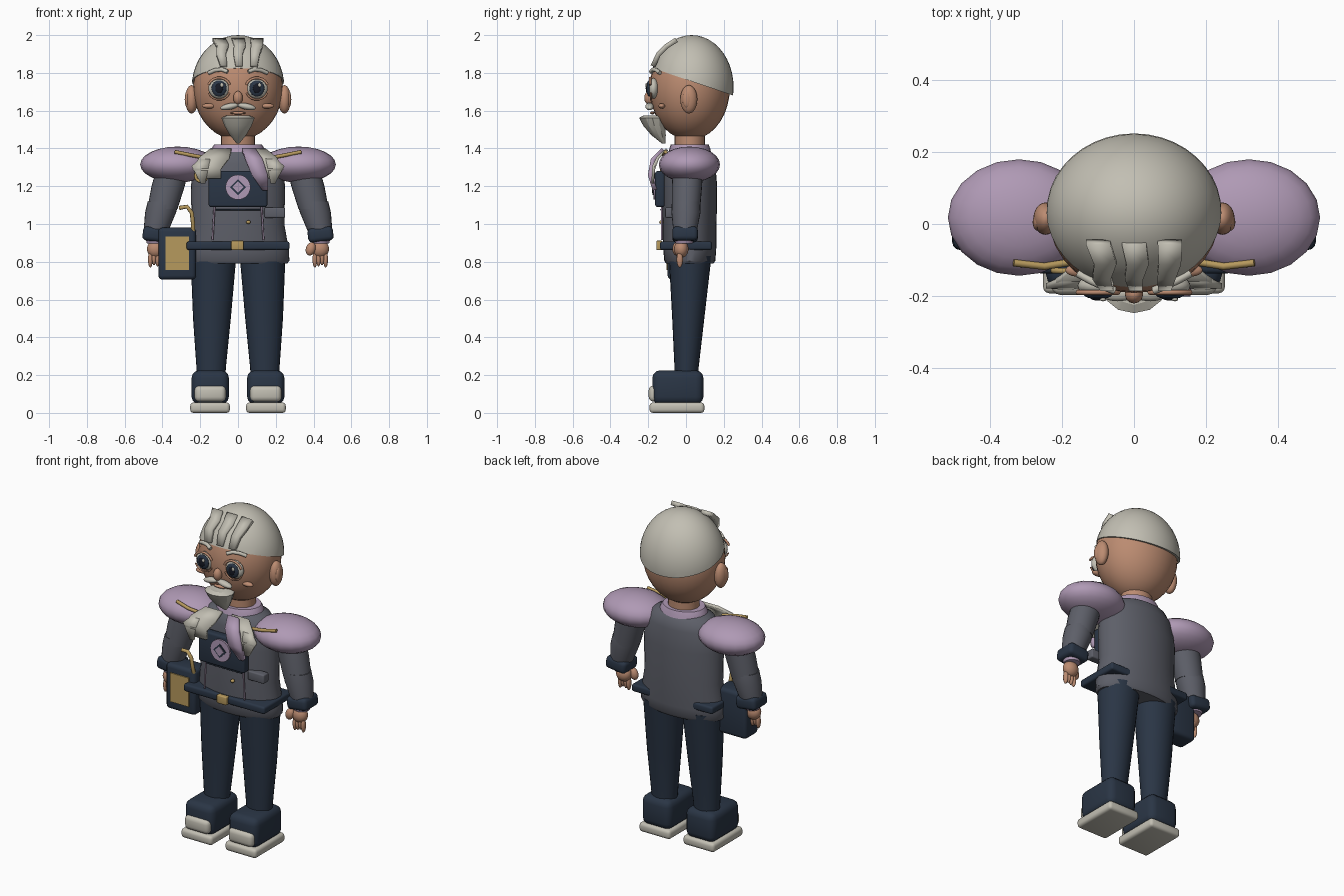
import bpy, bmesh, math
from mathutils import Matrix, Vector

if "Cube" in bpy.data.objects:
    bpy.data.objects.remove(bpy.data.objects["Cube"])


def colour(name, r, g, b):
    m = bpy.data.materials.new(name)
    m.use_nodes = True
    m.diffuse_color = (r, g, b, 1)
    m.node_tree.nodes["Principled BSDF"].inputs["Base Color"].default_value = (r, g, b, 1)
    return m


SKIN = colour("skin", .5, .26, .165)
WHITE = colour("warm white", .54, .52, .45)
LILAC = colour("lilac", .43, .32, .46)
NAVY = colour("navy", .023, .036, .06)
GREY = colour("slate grey", .11, .115, .14)
GOLD = colour("gold", .47, .32, .11)
BLACK = colour("near black", .008, .01, .018)


def finish(name, bm, mat, angle=40):
    bmesh.ops.recalc_face_normals(bm, faces=bm.faces)
    me = bpy.data.meshes.new(name)
    bm.to_mesh(me)
    bm.free()
    me.materials.append(mat)
    me.shade_smooth()
    me.set_sharp_from_angle(angle=math.radians(angle))
    ob = bpy.data.objects.new(name, me)
    bpy.context.collection.objects.link(ob)
    return ob


def frame(loc, size, tilt=0):
    return Matrix.Translation(loc) @ Matrix.Rotation(tilt, 4, 'Y') @ Matrix.Diagonal((*size, 1))


def ball(name, loc, radii, mat, tilt=0, seg=24, cut=None):
    bm = bmesh.new()
    bmesh.ops.create_uvsphere(bm, u_segments=seg, v_segments=seg // 2 + 2, radius=1,
                              matrix=frame(loc, radii, tilt))
    if cut:
        bmesh.ops.bisect_plane(bm, geom=bm.verts[:] + bm.edges[:] + bm.faces[:],
                               plane_co=cut[0], plane_no=cut[1], clear_inner=True)
        bmesh.ops.holes_fill(bm, edges=[e for e in bm.edges if e.is_boundary])
    return finish(name, bm, mat)


def box(name, loc, size, mat, bevel=.01, tilt=0):
    bm = bmesh.new()
    bmesh.ops.create_cube(bm, size=1, matrix=frame(loc, size, tilt))
    if bevel:
        bmesh.ops.bevel(bm, geom=bm.edges[:], offset=bevel, segments=3, profile=.5, affect='EDGES')
    return finish(name, bm, mat)


def disc(name, loc, radius, depth, mat, seg=32, spin=0):
    bm = bmesh.new()
    m = Matrix.Translation(loc) @ Matrix.Rotation(math.pi / 2, 4, 'X') @ Matrix.Rotation(spin, 4, 'Z')
    bmesh.ops.create_cone(bm, cap_ends=True, segments=seg, radius1=radius, radius2=radius,
                          depth=depth, matrix=m)
    return finish(name, bm, mat)


def loft(name, rings, mat, seg=24, angle=40):
    """Skin horizontal ellipses given as (x, y, z, radius x, radius y)."""
    bm = bmesh.new()
    rows = []
    for x, y, z, rx, ry in rings:
        turns = [2 * math.pi * i / seg for i in range(seg)]
        rows.append([bm.verts.new((x + rx * math.cos(a), y + ry * math.sin(a), z)) for a in turns])
    for a, b in zip(rows, rows[1:]):
        for i in range(seg):
            j = (i + 1) % seg
            bm.faces.new((a[i], a[j], b[j], b[i]))
    bm.faces.new(rows[0])
    bm.faces.new(rows[-1])
    return finish(name, bm, mat, angle)


def ribbon(name, rows, mat, thick=.02):
    """Flat strip through rows of (x, y, z, half width)."""
    bm = bmesh.new()
    pairs = [(bm.verts.new((x - w, y, z)), bm.verts.new((x + w, y, z))) for x, y, z, w in rows]
    for (a, b), (c, d) in zip(pairs, pairs[1:]):
        bm.faces.new((a, b, d, c))
    ob = finish(name, bm, mat)
    mod = ob.modifiers.new("thickness", 'SOLIDIFY')
    mod.thickness, mod.offset = thick, 0
    return ob


def tube(name, points, radius, mat, cyclic=False):
    cu = bpy.data.curves.new(name, 'CURVE')
    cu.dimensions, cu.bevel_depth, cu.bevel_resolution = '3D', radius, 2
    cu.use_fill_caps = True
    sp = cu.splines.new('POLY')
    sp.points.add(len(points) - 1)
    for p, co in zip(sp.points, points):
        p.co = (*co, 1)
    sp.use_cyclic_u, sp.use_smooth = cyclic, True
    cu.materials.append(mat)
    ob = bpy.data.objects.new(name, cu)
    bpy.context.collection.objects.link(ob)
    return ob


def face_y(x, z):
    return .02 - .212 * math.sqrt(max(0, 1 - (x / .237) ** 2 - ((z - 1.72) / .275) ** 2))


# Head, hair cap and forelocks
ball("head", (0, .02, 1.72), (.237, .212, .275), SKIN, seg=32)
ball("hair_cap", (0, .03, 1.725), (.245, .222, .275), WHITE, seg=40,
     cut=(Vector((0, .03, 1.755)), Vector((0, .34, 1))))
for x in (-.1, 0, .1):
    k = x * .1
    ribbon("forelock", [(x, -.05, 1.975, .034), (x + .01 - k, -.105, 1.94, .031),
                        (x - k, -.145, 1.9, .025), (x + .005 - 2 * k, -.175, 1.835, .018)], WHITE, .026)
loft("neck", [(0, .02, 1.36, .09, .08), (0, .02, 1.49, .09, .08)], SKIN)
loft("neck_collar", [(0, .02, 1.35, .15, .12), (0, .02, 1.4, .14, .108), (0, .02, 1.422, .125, .1)], LILAC)

# Face
for s in (-1, 1):
    ball("ear", (s * .246, .015, 1.66), (.034, .045, .075), SKIN)
    ball("inner_ear", (s * .268, .005, 1.66), (.014, .024, .045), SKIN)
    y = face_y(.1, 1.72)
    ball("eye_white", (s * .1, y, 1.718), (.057, .03, .054), WHITE)
    ball("iris", (s * .1, y - .023, 1.718), (.04, .014, .043), NAVY)
    ball("pupil", (s * .1, y - .033, 1.718), (.021, .008, .026), BLACK)
    ball("eye_glint", (s * .1 + .014, y - .038, 1.735), (.009, .005, .011), WHITE, seg=12)
    arc = [math.radians(a) for a in range(20, 161, 20)]
    tube("upper_lid", [(s * .1 + .06 * math.cos(a), y - .018, 1.718 + .056 * math.sin(a)) for a in arc],
         .007, SKIN)
    tube("lower_lid", [(s * .1 + .058 * math.cos(a), y - .014, 1.712 - .054 * math.sin(a)) for a in arc],
         .005, SKIN)
    tube("eyebrow", [(s * x, face_y(x, z) - .01, z) for x, z in
                     ((.055, 1.806), (.085, 1.818), (.12, 1.815), (.155, 1.8))], .011, WHITE)
    ball("cheek", (s * .155, face_y(.155, 1.625) - .006, 1.625), (.036, .018, .014), SKIN)
    ball("moustache_half", (s * .045, -.193, 1.622), (.05, .022, .017), WHITE, tilt=s * .2)
ball("nose", (0, -.195, 1.668), (.025, .026, .036), SKIN)
ball("mouth", (0, -.178, 1.588), (.04, .012, .008), SKIN)
loft("beard", [(0, -.165, 1.575, .06, .06), (0, -.178, 1.562, .088, .07), (0, -.168, 1.52, .072, .058),
               (0, -.145, 1.47, .043, .038), (0, -.118, 1.425, .006, .008)], WHITE, 12, 25)

# Jacket body
loft("jacket", [(0, .02, .79, .26, .125), (0, .02, .805, .272, .135), (0, .02, .86, .27, .14),
                (0, .02, 1.0, .245, .142), (0, .02, 1.2, .25, .145), (0, .02, 1.32, .23, .135),
                (0, .02, 1.375, .19, .12), (0, .02, 1.4, .12, .09)], GREY, 32)
box("belt", (0, 0, .885), (.545, .275, .045), NAVY, .012)
box("buckle", (-.003, -.142, .887), (.066, .03, .05), GOLD, .006)

# Chest bib with medallion
box("chest_bib", (0, -.138, 1.185), (.31, .05, .19), NAVY, .012)
disc("medallion", (0, -.165, 1.195), .066, .016, LILAC)
disc("medallion_diamond", (0, -.174, 1.195), .042, .006, NAVY, 4)
disc("medallion_centre", (0, -.178, 1.195), .03, .006, LILAC, 4)
for s in (-1, 1):
    tube("bib_cord", [(s * .125, -.128, 1.09), (s * .135, -.128, .915)], .005, LILAC)
tube("pocket_seam", [(-.12, -.133, 1.075), (.12, -.133, 1.075)], .004, NAVY)
ball("button", (.055, -.13, 1.01), (.012, .012, .01), GOLD, seg=12)
box("pocket_flap", (.195, -.085, 1.06), (.11, .05, .055), GREY, .008)

# Neck cloth, lapels, ring and pins
for s in (-1, 1):
    ribbon("lapel", [(s * .09, -.1, 1.395, .055), (s * .125, -.15, 1.35, .08),
                     (s * .165, -.172, 1.29, .075), (s * .14, -.172, 1.24, .05)], WHITE, .016)
    ribbon("lapel_point", [(s * .17, -.15, 1.35, .025), (s * .2, -.172, 1.305, .045),
                           (s * .185, -.176, 1.215, .012)], WHITE, .014)
    tube("shoulder_pin", [(s * .17, -.105, 1.35), (s * .25, -.118, 1.365), (s * .335, -.108, 1.382)],
         .01, GOLD)
ribbon("scarf_end", [(.055, -.12, 1.395, .035), (.085, -.175, 1.34, .045),
                     (.115, -.19, 1.26, .042), (.145, -.165, 1.18, .015)], LILAC, .024)
turn = [2 * math.pi * i / 20 for i in range(20)]
tube("gold_ring", [(-.195 + .03 * math.cos(a), -.13, 1.255 + .03 * math.sin(a)) for a in turn],
     .008, GOLD, True)

# Arms, hands, legs and shoes
for s in (-1, 1):
    ball("shoulder_pad", (s * .32, .018, 1.315), (.198, .162, .095), LILAC, seg=20)
    loft("upper_arm", [(s * .35, .01, 1.28, .085, .08), (s * .37, .005, 1.2, .088, .08),
                       (s * .4, 0, 1.08, .08, .075)], GREY)
    loft("forearm", [(s * .395, 0, 1.12, .083, .075), (s * .41, 0, 1.06, .082, .077),
                     (s * .435, -.005, .96, .065, .062)], GREY)
    box("cuff", (s * .437, -.005, .945), (.135, .135, .075), NAVY, .022, tilt=s * -.12)
    loft("cuff_lining", [(s * .437, -.01, .897, .045, .045), (s * .437, -.01, .92, .052, .052)], LILAC)
    ball("palm", (s * .435, -.025, .868), (.047, .038, .047), SKIN)
    for i in range(4):
        x = .407 + i * .019
        ball("finger", (s * x, -.033, .812 + .006 * (i % 3)), (.0125, .017, .043), SKIN, seg=12)
    ball("thumb", (s * .385, -.05, .868), (.026, .022, .036), SKIN, tilt=s * .3, seg=16)

    loft("trouser_leg", [(s * .142, .003, .18, .074, .062), (s * .142, .003, .24, .078, .064),
                         (s * .138, .012, .5, .1, .085), (s * .13, .022, .83, .121, .113)], NAVY)
    box("shoe", (s * .147, -.043, .135), (.197, .27, .18), NAVY, .04)
    box("toe_cap", (s * .147, -.155, .102), (.165, .085, .085), WHITE, .025)
    box("sole", (s * .148, -.048, .0275), (.21, .29, .055), WHITE, .018)

# Satchel
box("satchel", (-.322, -.035, .843), (.2, .125, .275), NAVY, .022)
box("satchel_panel", (-.322, -.1, .845), (.125, .009, .175), GOLD, 0)
tube("satchel_strap", [(-.31, -.09, 1.085), (-.27, -.1, 1.092), (-.245, -.1, 1.06),
                       (-.238, -.095, 1.0), (-.238, -.08, .95)], .011, GOLD)
